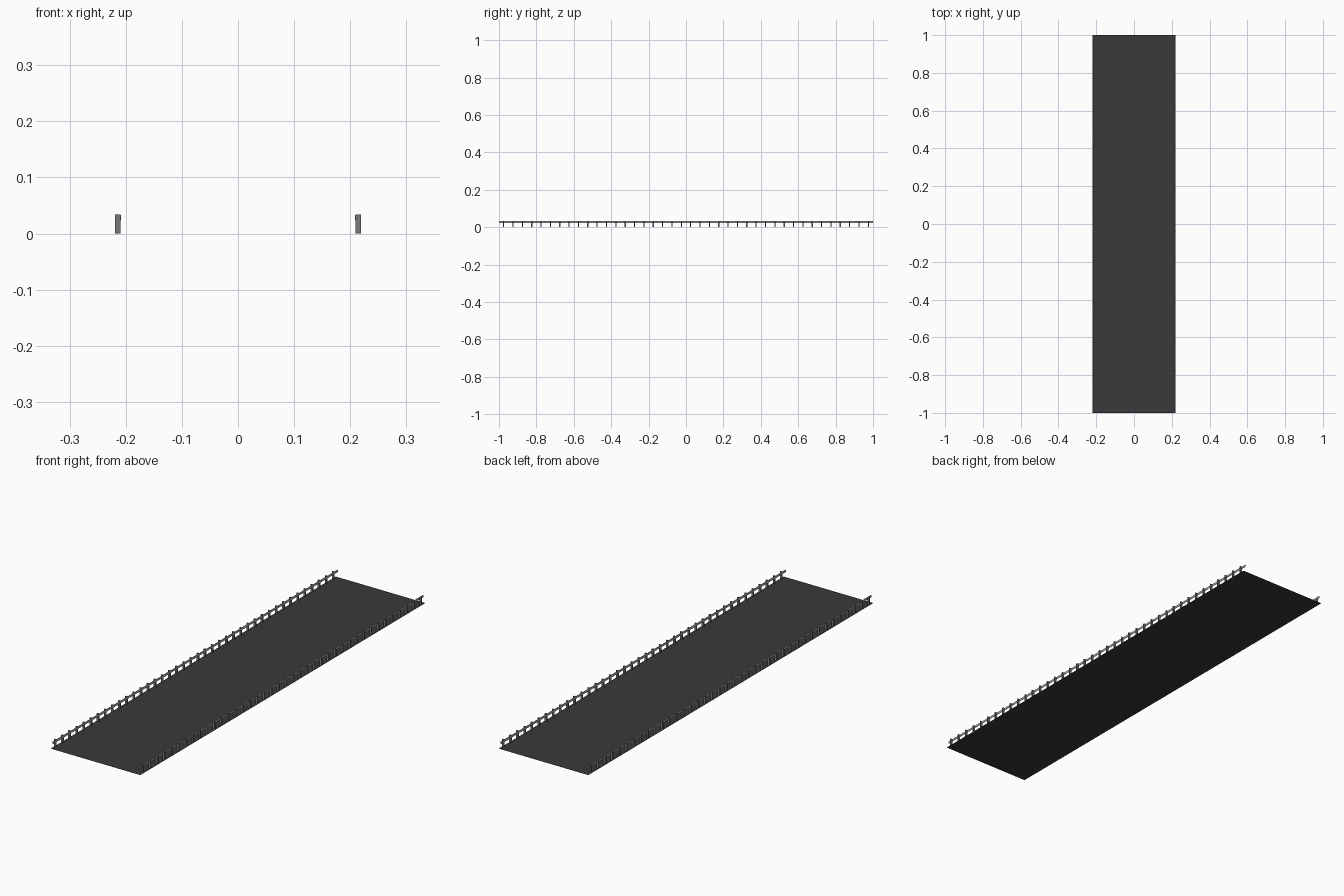
import bpy, bmesh

if "Cube" in bpy.data.objects:
    bpy.data.objects.remove(bpy.data.objects["Cube"])

def material(name, v):
    m = bpy.data.materials.new(name)
    m.diffuse_color = (v, v, v, 1)
    m.use_nodes = True
    m.node_tree.nodes["Principled BSDF"].inputs["Base Color"].default_value = m.diffuse_color
    return m

asphalt = material("dark asphalt", 0.041)
post_steel = material("grey steel", 0.19)
beam_steel = material("light steel", 0.38)

def make(name, bm, mat):
    bmesh.ops.recalc_face_normals(bm, faces=bm.faces)
    me = bpy.data.meshes.new(name)
    bm.to_mesh(me)
    bm.free()
    ob = bpy.data.objects.new(name, me)
    me.materials.append(mat)
    bpy.context.collection.objects.link(ob)
    return ob

# road surface: one flat sheet facing up
bm = bmesh.new()
bm.faces.new([bm.verts.new(p) for p in
              ((-.22, -1, 0), (.22, -1, 0), (.22, 1, 0), (-.22, 1, 0))])
road = make("road_surface", bm, asphalt)

def add_box(bm, x0, x1, y0, y1, z0, z1):
    vs = bmesh.ops.create_cube(bm, size=1)["verts"]
    for v in vs:
        v.co.x = x1 if v.co.x > 0 else x0
        v.co.y = y1 if v.co.y > 0 else y0
        v.co.z = z1 if v.co.z > 0 else z0

# beam cross-section: (distance from centre line, height), two shallow ridges facing the road
profile = [(.2105, .0230), (.2090, .0230), (.2082, .0255), (.2090, .0283),
           (.2082, .0310), (.2090, .0335), (.2105, .0335)]

for side, label in ((-1, "left"), (1, "right")):
    # posts along the road edge
    bm = bmesh.new()
    for i in range(40):
        y = -.975 + i * .05
        a, b = sorted((side * .2098, side * .2192))
        add_box(bm, a, b, y - .003, y + .003, 0, .0338)
    make(label + "_guardrail_posts", bm, post_steel)

    # ridged beam on the road side of the posts
    bm = bmesh.new()
    face = bm.faces.new([bm.verts.new((side * x, -1, z)) for x, z in profile])
    ext = bmesh.ops.extrude_face_region(bm, geom=[face], use_keep_orig=True)
    for v in ext["geom"]:
        if isinstance(v, bmesh.types.BMVert):
            v.co.y = 1
    make(label + "_guardrail_beam", bm, beam_steel)
